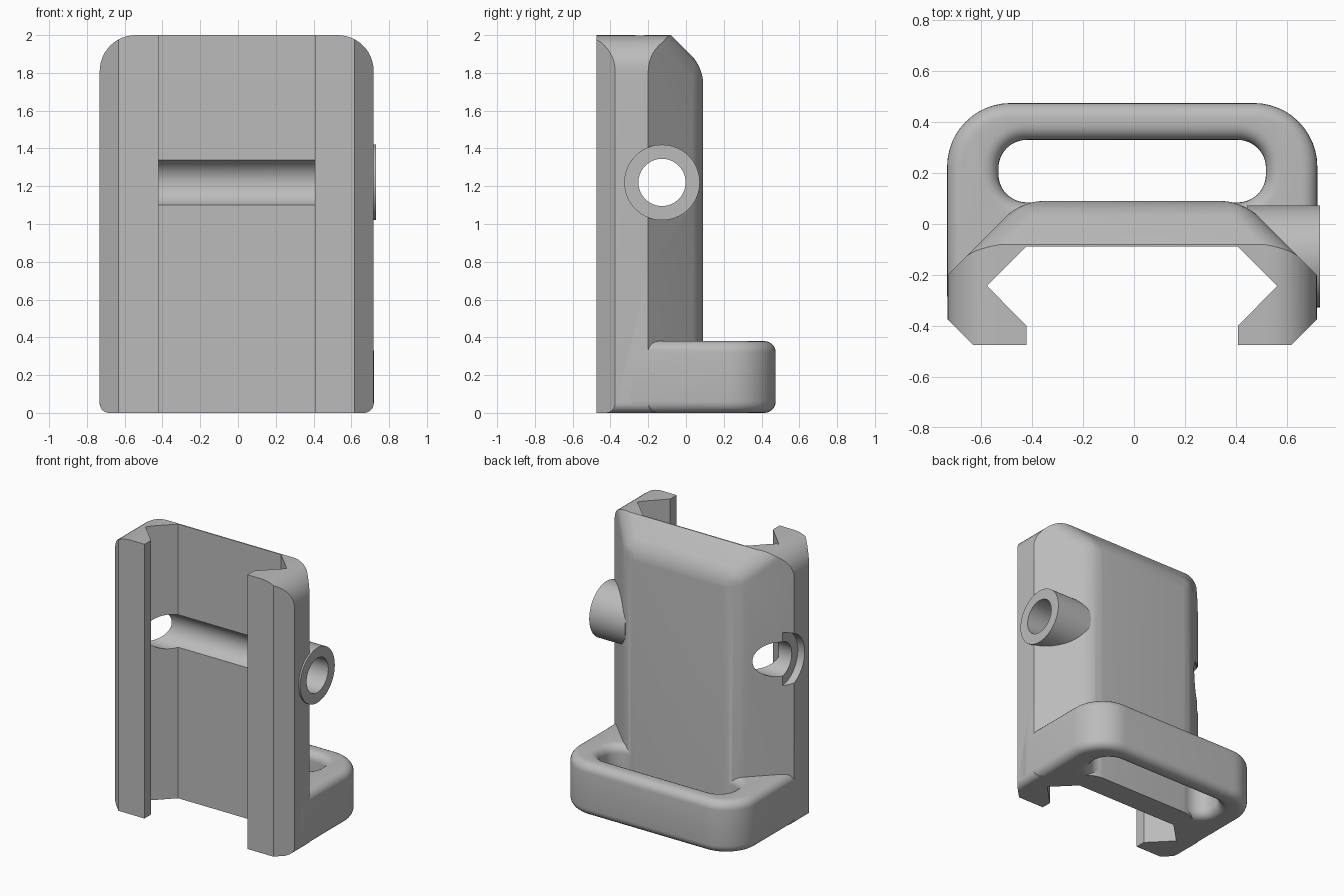
import bpy, bmesh, math
from mathutils import Matrix, Vector

cube = bpy.data.objects.get("Cube")
if cube:
    bpy.data.objects.remove(cube, do_unlink=True)

grey = bpy.data.materials.new("plain grey")
grey.use_nodes = True
grey.diffuse_color = (0.5, 0.5, 0.5, 1)
grey.node_tree.nodes["Principled BSDF"].inputs["Base Color"].default_value = (0.5, 0.5, 0.5, 1)

HALF = 0.725            # half width of the bracket
BACK = 0.09             # rear face of the plate
FRONT = -0.475


def finish(name, bm):
    bmesh.ops.recalc_face_normals(bm, faces=bm.faces)
    mesh = bpy.data.meshes.new(name)
    bm.to_mesh(mesh)
    bm.free()
    mesh.materials.append(grey)
    obj = bpy.data.objects.new(name, mesh)
    bpy.context.collection.objects.link(obj)
    return obj


def loft(rings):
    """Closed solid through a stack of equal-length rings."""
    bm = bmesh.new()
    rows = [[bm.verts.new(p) for p in ring] for ring in rings]
    n = len(rows[0])
    for a, b in zip(rows, rows[1:]):
        for i in range(n):
            j = (i + 1) % n
            bm.faces.new((a[i], a[j], b[j], b[i]))
    bm.faces.new(rows[0][::-1])
    bm.faces.new(rows[-1])
    return bm


def prism(points, low, high):
    return loft([[(x, y, z) for x, y in points] for z in (low, high)])


def rounded_rect(x, low, high, r_low, r_high, steps=12):
    """Rectangle of half width x with its own radius for each pair of corners."""
    pts = []
    corners = ((x, high, r_high, 0), (-x, high, r_high, 1),
               (-x, low, r_low, 2), (x, low, r_low, 3))
    for cx, cy, r, quarter in corners:
        ox = cx - math.copysign(r, cx)
        oy = cy - r if cy == high else cy + r
        for k in range(steps + 1):
            a = (quarter + k / steps) * math.pi / 2
            pts.append((ox + r * math.cos(a), oy + r * math.sin(a)))
    return pts


def cylinder(name, radius, start, end):
    bm = bmesh.new()
    place = Matrix.Translation(((start + end) / 2, -0.127, 1.22)) @ Matrix.Rotation(math.pi / 2, 4, 'Y')
    bmesh.ops.create_cone(bm, cap_ends=True, segments=64, radius1=radius,
                          radius2=radius, depth=end - start, matrix=place)
    return finish(name, bm)


def combine(target, tool, operation):
    tool.hide_render = True
    mod = target.modifiers.new(operation, 'BOOLEAN')
    mod.operation = operation
    mod.solver = 'EXACT'
    mod.object = tool
    bpy.context.view_layer.objects.active = target
    bpy.ops.object.modifier_apply(modifier=mod.name)
    bpy.data.objects.remove(tool, do_unlink=True)


# Plate: chamfered outline with a sloped top rear edge
half = [(HALF - 0.1, FRONT), (HALF, FRONT + 0.1), (HALF, -0.2), (HALF - 0.29, BACK)]
outline = half + [(-x, y) for x, y in reversed(half)]
bm = prism(outline, 0, 2)
cut = bmesh.ops.bisect_plane(bm, geom=bm.verts[:] + bm.edges[:] + bm.faces[:], dist=1e-5,
                             plane_co=Vector((0, -0.08, 2)), plane_no=Vector((0, 1, 1)),
                             clear_outer=True)
bmesh.ops.holes_fill(bm, edges=[e for e in cut["geom_cut"] if isinstance(e, bmesh.types.BMEdge)])
bmesh.ops.recalc_face_normals(bm, faces=bm.faces)

# Soften the rear edges and the mitres running from the upper rear corners
soft = [e for e in bm.edges
        if any(v.co.y > BACK - 0.001 and v.co.z > 1 for v in e.verts)]
bmesh.ops.bevel(bm, geom=soft, offset=0.08, offset_type='OFFSET', segments=8,
                profile=0.5, affect='EDGES', clamp_overlap=True)
bracket = finish("rail_bracket", bm)

# Round the four corners as seen from the front
corner_points = rounded_rect(HALF, 0, 2, 0.05, 0.19)
corners = loft([[(x, y, z) for x, z in corner_points] for y in (-1, 1)])
combine(bracket, finish("corner_shape", corners), 'INTERSECT')

# Strap loop: rounded bar with a flared slot
R, TOP = 0.06, 0.38
arc = [k / 6 * math.pi / 2 for k in range(7)]
inset = [(R * (1 - math.sin(a)), R * (1 - math.cos(a))) for a in arc]
levels = inset + [(e, TOP - z) for e, z in reversed(inset)]
loop = finish("strap_loop", loft([
    [(x, y, z) for x, y in rounded_rect(HALF + 0.002 - e, -0.3 + e, 0.475 - e, 0.02, 0.25 - e)]
    for e, z in levels]))


def slot_ring(e, z):
    return [(x, y, z) for x, y in rounded_rect(0.525 + e, 0.085 - e, 0.33 + e, 0.11 + e, 0.11 + e)]


slot_levels = [(R, -0.05)] + levels + [(R, TOP + 0.05)]
combine(loop, finish("slot_cutter", loft([slot_ring(e, z) for e, z in slot_levels])), 'DIFFERENCE')
combine(bracket, loop, 'UNION')

# Pin sleeve on the left side
combine(bracket, cylinder("pin_sleeve", 0.2, 0.45, HALF + 0.012), 'UNION')

# Rail groove open to the front
side = [(0.415, FRONT - 0.1), (0.415, -0.4), (0.57, -0.243), (0.415, -0.088)]
groove = prism(side + [(-x, y) for x, y in reversed(side)], -0.1, 2.1)
combine(bracket, finish("groove_cutter", groove), 'DIFFERENCE')

# Pin bore and the shallow recess on the right side
combine(bracket, cylinder("bore_cutter", 0.125, -1, 1), 'DIFFERENCE')
combine(bracket, cylinder("recess_cutter", 0.195, -1, 0.055 - HALF), 'DIFFERENCE')

# Centre the finished piece and shade it
bracket.data.transform(Matrix.Translation((-0.007, 0, 0)))
bpy.ops.object.select_all(action='DESELECT')
bracket.select_set(True)
bpy.context.view_layer.objects.active = bracket
bpy.ops.object.shade_smooth_by_angle(angle=math.radians(30))
